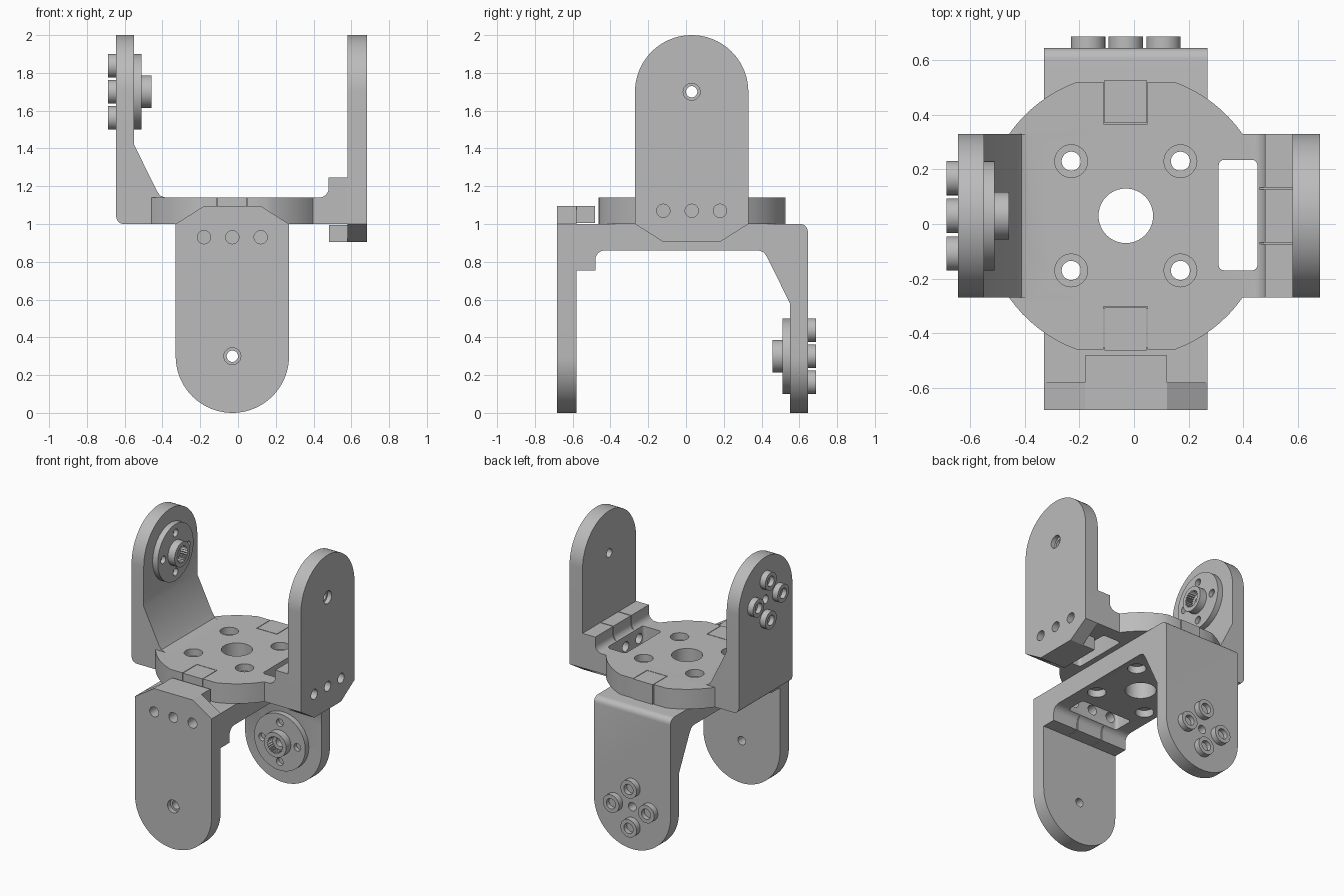
import bpy, bmesh
from math import sin, cos, pi, radians
from mathutils import Matrix

cube = bpy.data.objects.get("Cube")
if cube:
    bpy.data.objects.remove(cube, do_unlink=True)

grey = bpy.data.materials.new("light grey plastic")
grey.use_nodes = True
COLOR = (0.5, 0.5, 0.5, 1)
grey.diffuse_color = COLOR
grey.node_tree.nodes["Principled BSDF"].inputs["Base Color"].default_value = COLOR

MID = 0.03            # bracket centre line in y
HALF = 0.3            # half width of the bracket
PIVOT = 1.7           # height of the joint axis
BOLT = 0.138          # hub bolt offset


def arc(cx, cy, r, start, end, n):
    angles = [radians(start + (end - start) * i / n) for i in range(n + 1)]
    return [(cx + r * cos(a), cy + r * sin(a)) for a in angles]


def circle(cx, cy, r, n=32):
    return arc(cx, cy, r, 0, 360, n)[:-1]


def rect(a0, a1, b0, b1, c=0.0):
    if not c:
        return [(a0, b0), (a1, b0), (a1, b1), (a0, b1)]
    return (arc(a1 - c, b1 - c, c, 0, 90, 4) + arc(a0 + c, b1 - c, c, 90, 180, 4)
            + arc(a0 + c, b0 + c, c, 180, 270, 4) + arc(a1 - c, b0 + c, c, 270, 360, 4))


def prism(name, points, axis, lo, hi):
    """Extrude a 2D outline along an axis."""
    place = {"x": lambda a, b, t: (t, a, b),
             "y": lambda a, b, t: (a, t, b),
             "z": lambda a, b, t: (a, b, t)}[axis]
    bm = bmesh.new()
    ends = [[bm.verts.new(place(a, b, t)) for a, b in points] for t in (lo, hi)]
    bm.faces.new(ends[0])
    bm.faces.new(ends[1])
    n = len(points)
    for i in range(n):
        j = (i + 1) % n
        bm.faces.new((ends[0][i], ends[0][j], ends[1][j], ends[1][i]))
    bmesh.ops.recalc_face_normals(bm, faces=bm.faces)
    mesh = bpy.data.meshes.new(name)
    bm.to_mesh(mesh)
    bm.free()
    mesh.materials.append(grey)
    obj = bpy.data.objects.new(name, mesh)
    bpy.context.collection.objects.link(obj)
    return obj


def combine(obj, tools, operation="DIFFERENCE"):
    """Apply boolean tools to a part and discard them."""
    for tool in tools:
        mod = obj.modifiers.new("shape", "BOOLEAN")
        mod.operation, mod.solver, mod.object = operation, "EXACT", tool
    deps = bpy.context.evaluated_depsgraph_get()
    mesh = bpy.data.meshes.new_from_object(obj.evaluated_get(deps))
    obj.modifiers.clear()
    obj.data = mesh
    for tool in tools:
        bpy.data.objects.remove(tool, do_unlink=True)
    return obj


def bore(axis, cx, cy, r, lo, hi, n=32):
    return prism("cutter", circle(cx, cy, r, n), axis, lo, hi)


def screw_holes():
    return [bore("x", MID + d, 1.07, 0.035, 0.44, 0.75) for d in (-0.15, 0, 0.15)]


def cross():
    return [(MID + BOLT, PIVOT), (MID - BOLT, PIVOT),
            (MID, PIVOT + BOLT), (MID, PIVOT - BOLT)]


def make_bracket(prefix, turn, with_disc):
    parts = []
    y0, y1 = MID - HALF, MID + HALF

    # body: floor, hub arm with gusset, and filleted ridge
    side = (arc(-0.605, 1.04, 0.04, 180, 270, 5) + [(0.58, 1.0), (0.58, 1.245), (0.48, 1.245)]
            + arc(0.43, 1.19, 0.05, 0, -90, 6)
            + [(-0.385, 1.14), (-0.412, 1.15), (-0.432, 1.18),
               (-0.55, 1.42), (-0.55, 2.0), (-0.645, 2.0)])
    body = prism(prefix + "_bracket_body", side, "y", y0, y1)
    round_top = arc(MID, PIVOT, HALF, 0, 180, 40)
    envelope = prism("cutter", round_top + [(y0, 0.9), (y1, 0.9)], "x", -1, 1)
    combine(body, [envelope], "INTERSECT")

    # round platform with two flattened sides
    if with_disc:
        a = 70
        outline = arc(-MID, MID, 0.522, -a, a, 32) + arc(-MID, MID, 0.522, 180 - a, 180 + a, 32)
        combine(body, [prism("cutter", outline, "z", 1.0, 1.14)], "UNION")

    # floor openings, screw holes and slits in the ridge
    cuts = [prism("cutter", rect(0.31, 0.452, -0.17, 0.235, 0.02), "z", 0.9, 1.3),
            bore("z", -MID, MID, 0.1, 0.9, 1.3, 40),
            bore("x", MID, PIVOT, 0.03, -0.8, -0.5)]
    for sx in (-0.2, 0.2):
        for sy in (-0.2, 0.2):
            cuts.append(bore("z", sx - MID, sy + MID, 0.035, 0.9, 1.3))
            cuts.append(bore("z", sx - MID, sy + MID, 0.06, 1.09, 1.3))
    for s in (-0.1, 0.1):
        cuts.append(prism("cutter", rect(MID + s - 0.003, MID + s + 0.003, 1.15, 1.3),
                          "x", 0.46, 0.6))
    if with_disc:
        for lo, hi in ((0.366, 0.6), (-0.6, -0.302)):
            cuts.append(prism("cutter", rect(-0.112, 0.049, lo, hi), "z", 0.9, 1.3))
    parts.append(combine(body, cuts + screw_holes()))

    # locking tabs sitting in the platform rim
    if with_disc:
        for label, lo, hi in (("back", 0.37, 0.527), ("front", -0.463, -0.306)):
            parts.append(prism(label + "_rim_tab", rect(-0.108, 0.045, lo, hi), "z", 1.0, 1.14))

    # screwed-on arm plate with its foot
    outline = round_top + [(y0, 1.0), (MID - 0.15, 0.905), (MID + 0.15, 0.905), (y1, 1.0)]
    plate = prism(prefix + "_arm_plate", outline, "x", 0.58, 0.682)
    parts.append(combine(plate, screw_holes() + [
        bore("x", MID, PIVOT, 0.03, 0.5, 0.75), bore("x", MID, PIVOT, 0.045, 0.65, 0.75)]))
    parts.append(prism(prefix + "_plate_foot",
                       rect(MID - 0.15, MID + 0.15, 0.905, 0.996), "x", 0.482, 0.58))

    # servo hub: drilled flange and splined collar
    flange = prism(prefix + "_hub_flange", circle(MID, PIVOT, 0.2, 64), "x", -0.55, -0.51)
    parts.append(combine(flange, [bore("x", MID, PIVOT, 0.03, -0.6, -0.4)]
                         + [bore("x", a, b, 0.027, -0.54, -0.4, 20) for a, b in cross()]))
    teeth = 24
    spline = []
    for i in range(teeth * 2):
        r, a = (0.062, 0.052)[i % 2], pi * i / teeth
        spline.append((MID + r * cos(a), PIVOT + r * sin(a)))
    collar = prism(prefix + "_hub_collar", circle(MID, PIVOT, 0.087, 48), "x", -0.51, -0.457)
    parts.append(combine(collar, [prism("cutter", spline, "x", -0.6, -0.4)]))

    # four socket screws on the outside of the hub arm
    for i, (a, b) in enumerate(cross()):
        screw = prism(f"{prefix}_hub_screw_{i + 1}", circle(a, b, 0.063), "x", -0.687, -0.645)
        parts.append(combine(screw, [bore("x", a, b, 0.036, -0.75, -0.655)]))

    for part in parts:
        part.data.transform(turn)
    return parts


# the lower bracket is the upper one turned over and swung a quarter turn
flip = Matrix(((0, -1, 0, 0), (-1, 0, 0, 0), (0, 0, -1, 2), (0, 0, 0, 1)))
everything = make_bracket("upper", Matrix.Identity(4), True) + make_bracket("lower", flip, False)

bpy.ops.object.select_all(action="DESELECT")
for part in everything:
    part.select_set(True)
bpy.context.view_layer.objects.active = everything[0]
bpy.ops.object.shade_smooth_by_angle(angle=radians(30))
